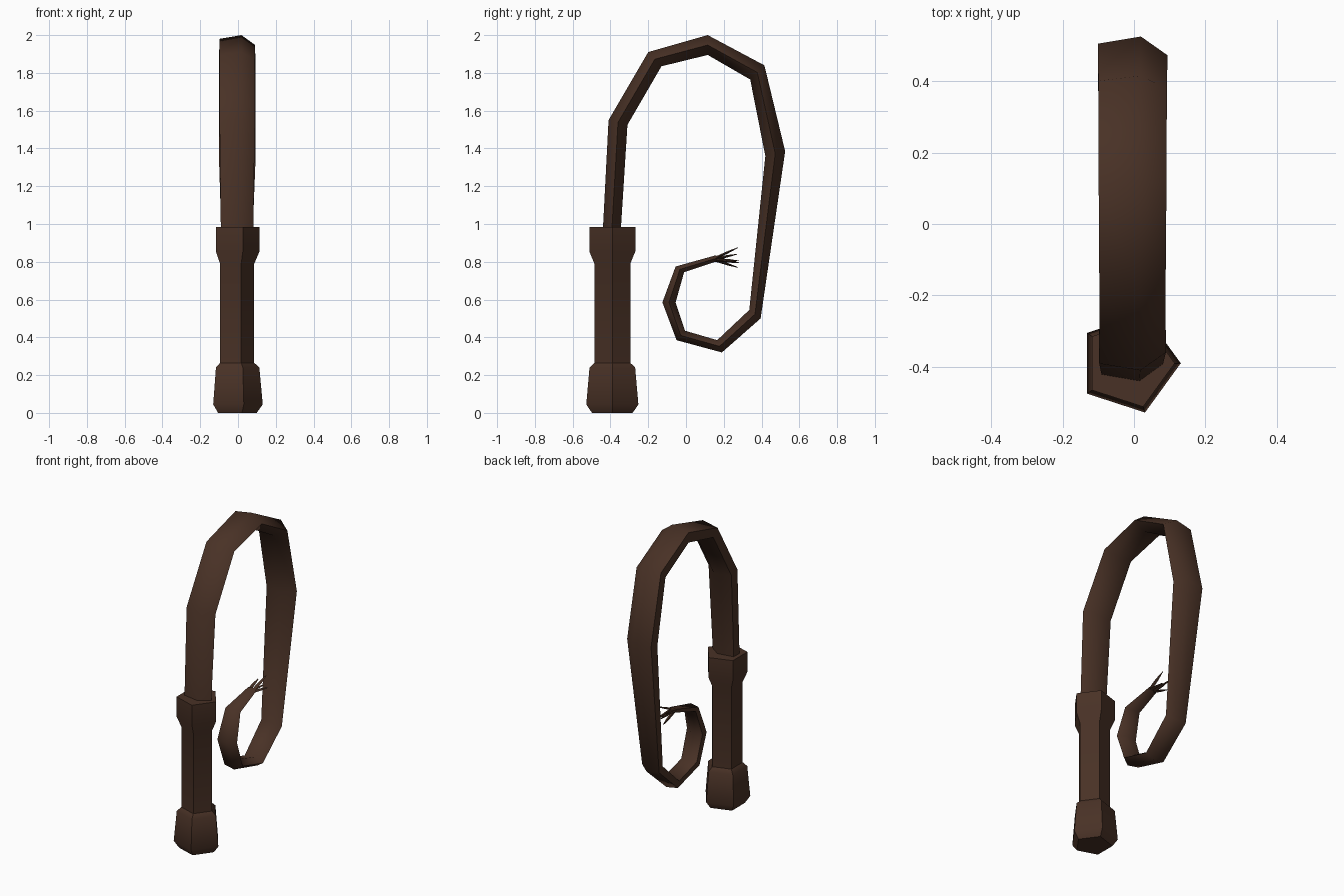
import bpy, bmesh, math
from mathutils import Vector

cube = bpy.data.objects.get("Cube")
if cube:
    bpy.data.objects.remove(cube, do_unlink=True)

leather = bpy.data.materials.new("dark_brown_leather")
leather.use_nodes = True
colour = (0.066, 0.031, 0.019, 1)
leather.diffuse_color = colour
bsdf = leather.node_tree.nodes["Principled BSDF"]
bsdf.inputs["Base Color"].default_value = colour
bsdf.inputs["Roughness"].default_value = 0.9

CX, CY, SIDES = -0.014, -0.39, 5


def ring(center, u, v, sides=SIDES):
    """Polygon around center; u and v are its two radius vectors."""
    angles = [math.tau * i / sides for i in range(sides)]
    return [center + u * math.cos(a) + v * math.sin(a) for a in angles]


def loft(name, rings, smooth_angle):
    """Skin a list of equal rings and cap both ends."""
    bm = bmesh.new()
    loops = [[bm.verts.new(p) for p in r] for r in rings]
    n = len(loops[0])
    for a, b in zip(loops, loops[1:]):
        for i in range(n):
            j = (i + 1) % n
            bm.faces.new((a[i], a[j], b[j], b[i]))
    bm.faces.new(loops[0])
    bm.faces.new(loops[-1])
    bmesh.ops.recalc_face_normals(bm, faces=bm.faces)
    mesh = bpy.data.meshes.new(name)
    bm.to_mesh(mesh)
    bm.free()
    mesh.materials.append(leather)
    obj = bpy.data.objects.new(name, mesh)
    bpy.context.collection.objects.link(obj)
    bpy.ops.object.select_all(action='DESELECT')
    obj.select_set(True)
    bpy.context.view_layer.objects.active = obj
    bpy.ops.object.shade_smooth_by_angle(angle=math.radians(smooth_angle))
    return obj


# Handle with pommel and collar: (radius, height) profile
profile = [(0.113, 0), (0.145, 0.045), (0.127, 0.24), (0.1, 0.265),
           (0.1, 0.79), (0.128, 0.855), (0.128, 0.985)]
loft("handle", [ring(Vector((CX, CY, z)), Vector((r, 0, 0)), Vector((0, r, 0)))
                for r, z in profile], 40)

# Lash: outer and inner edge points (y, z) along the curl
edges = [((-0.44, 0.97), (-0.345, 0.97)), ((-0.41, 1.55), (-0.31, 1.525)),
         ((-0.2, 1.91), (-0.13, 1.835)), ((0.115, 2.0), (0.115, 1.895)),
         ((0.415, 1.84), (0.34, 1.765)), ((0.525, 1.385), (0.42, 1.36)),
         ((0.395, 0.5), (0.335, 0.545)), ((0.19, 0.32), (0.165, 0.385)),
         ((-0.05, 0.385), (-0.005, 0.435)), ((-0.125, 0.585), (-0.055, 0.585)),
         ((-0.055, 0.775), (-0.01, 0.745)), ((0.16, 0.835), (0.165, 0.803))]
rings = []
for outer, inner in edges:
    o, i = Vector((CX, *outer)), Vector((CX, *inner))
    half = (o - i) / (2 * math.sin(math.tau / SIDES))
    rings.append(ring((o + i) / 2, Vector(((o - i).length, 0, 0)), half))
loft("lash", rings, 60)

# Frayed strands at the tip: end points (x offset, y, z)
ends = [(0.025, 0.275, 0.875), (-0.03, 0.27, 0.84),
        (0.0, 0.28, 0.805), (0.03, 0.28, 0.795), (-0.015, 0.275, 0.77)]
for k, (dx, y, z) in enumerate(ends):
    start = Vector((CX + dx * 0.5, 0.14, 0.813))
    tip = Vector((CX + dx, y, z))
    path = [(0, 0.013), (0.6, 0.011), (1, 0.003)]
    loft(f"frayed_strand_{k + 1}",
         [ring(start.lerp(tip, t), Vector((r, 0, 0)), Vector((0, 0, r * 0.7)), 3)
          for t, r in path], 40)
